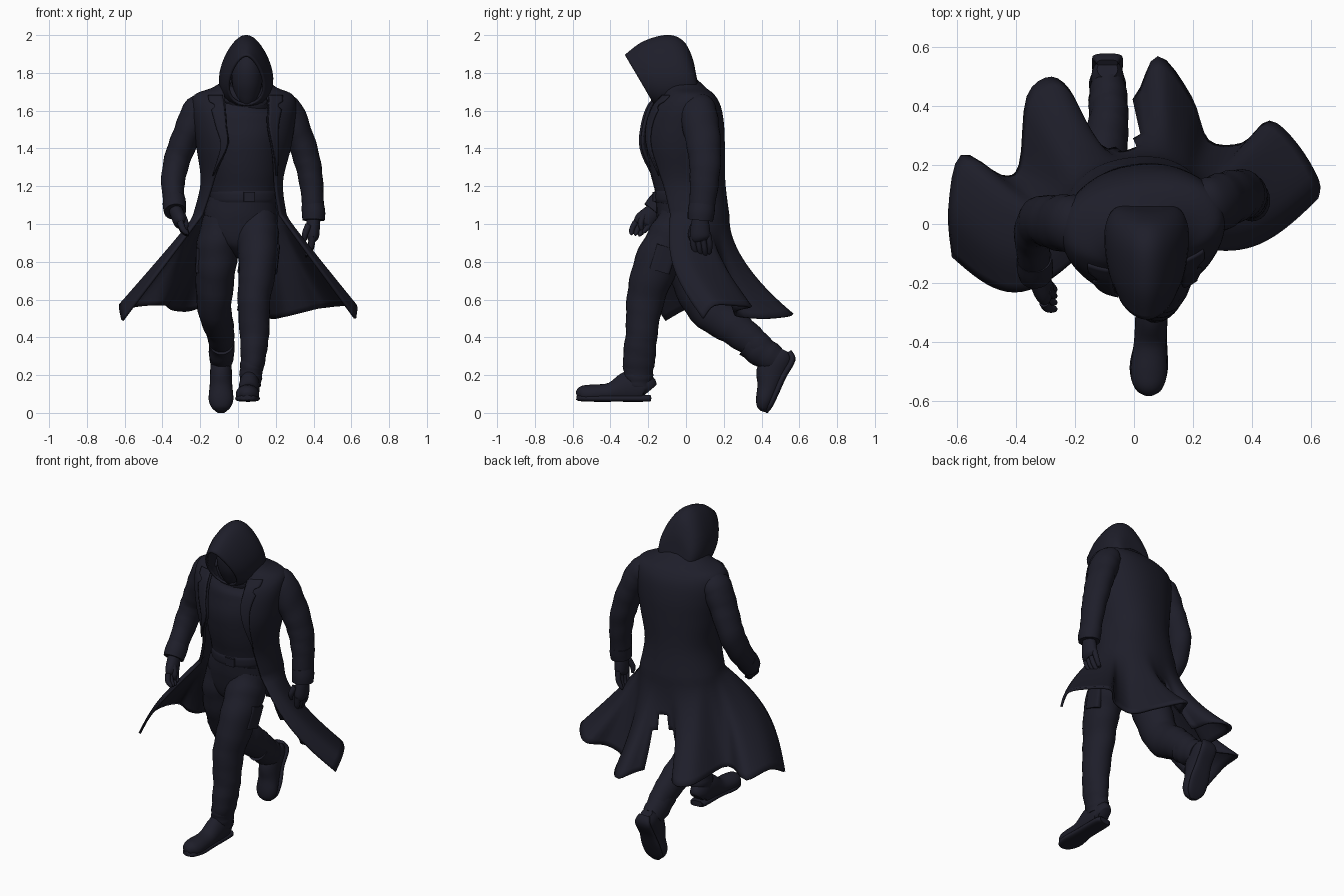
import bpy, bmesh, math
from mathutils import Vector

CLOTH = bpy.data.materials.new("midnight_charcoal")
CLOTH.diffuse_color = (0.013, 0.013, 0.023, 1)


def spline(pts, n=5):
    """Catmull-Rom samples through points of any dimension."""
    out = []
    for i in range(len(pts) - 1):
        a, b, c, d = (pts[max(0, min(len(pts) - 1, i + k))] for k in (-1, 0, 1, 2))
        for s in range(n):
            t = s / n
            out.append([0.5 * (2 * q + (r - p) * t + (2 * p - 5 * q + 4 * r - w) * t * t
                               + (3 * q - p - 3 * r + w) * t ** 3)
                        for p, q, r, w in zip(a, b, c, d)])
    return out + [list(pts[-1])]


def surface(name, rows, closed=True, caps=(True, True), skip=None, thick=0):
    """Skin a list of point rows into a smooth mesh object."""
    bm = bmesh.new()
    vs = [[bm.verts.new(p) for p in row] for row in rows]
    n = len(rows[0])
    for i in range(len(vs) - 1):
        for j in range(n if closed else n - 1):
            if not (skip and skip(i, j)):
                k = (j + 1) % n
                bm.faces.new((vs[i][j], vs[i][k], vs[i + 1][k], vs[i + 1][j]))
    for cap, ring in zip(caps, (vs[0], vs[-1])):
        if closed and cap:
            bm.faces.new(ring)
    loose = [v for v in bm.verts if not v.link_faces]
    bmesh.ops.delete(bm, geom=loose, context='VERTS')
    bmesh.ops.recalc_face_normals(bm, faces=bm.faces)
    me = bpy.data.meshes.new(name)
    bm.to_mesh(me)
    bm.free()
    me.materials.append(CLOTH)
    me.shade_smooth()
    me.set_sharp_from_angle(angle=math.radians(50))
    ob = bpy.data.objects.new(name, me)
    bpy.context.collection.objects.link(ob)
    if thick:
        mod = ob.modifiers.new("thickness", 'SOLIDIFY')
        mod.thickness, mod.offset = thick, 0
    return ob


def power(v, e):
    return math.copysign(abs(v) ** e, v)


def tube(name, secs, sides=24, fold=0.0, square=1.0, floor=None):
    """Sweep ellipses; each section is x, y, z, half width, half depth."""
    pts = spline(secs)
    rows = []
    for i, s in enumerate(pts):
        t = (Vector(pts[min(i + 1, len(pts) - 1)][:3]) - Vector(pts[max(i - 1, 0)][:3])).normalized()
        side = (Vector((1, 0, 0)) - t * t.x).normalized()
        up = t.cross(side)
        row = []
        for k in range(sides):
            a = math.tau * k / sides
            f = 1 + fold * math.sin(i * 1.7 + 1.5 * math.sin(a + i * 0.3))
            p = Vector(s[:3]) + side * s[3] * f * power(math.cos(a), square) \
                + up * s[4] * f * power(math.sin(a), square)
            if floor is not None:
                p.z = max(p.z, floor)
            row.append(p)
        rows.append(row)
    return surface(name, rows)


# Shirt, neck, belt and hips
tube("shirt", [(.03, -.01, 1.0, .18, .14), (.03, -.01, 1.15, .175, .15), (.03, -.03, 1.4, .2, .178),
               (.03, -.03, 1.58, .2, .155), (.04, -.05, 1.67, .11, .11), (.045, -.09, 1.74, .07, .08)], fold=.012)
tube("belt", [(.03, -.01, 1.115, .176, .155), (.03, -.01, 1.13, .18, .16),
              (.03, -.01, 1.16, .18, .16), (.03, -.01, 1.175, .176, .155)])
tube("belt_buckle", [(.06, -.167, 1.12, .03, .01), (.06, -.167, 1.17, .03, .01)], square=.3)
tube("hips", [(.01, -.02, .82, .02, .03), (.01, -.02, .87, .08, .09), (.01, -.02, .93, .17, .12),
              (.015, -.01, 1.03, .195, .145), (.03, -.01, 1.13, .178, .15)])

# Trousers
tube("front_trouser_leg", [(.1, -.03, 1.03, .105, .11), (.105, -.08, .92, .112, .125), (.105, -.16, .78, .1, .118),
                           (.085, -.215, .6, .087, .1), (.087, -.235, .42, .078, .084),
                           (.08, -.248, .29, .066, .086), (.07, -.252, .2, .056, .072)], fold=.025)
tube("back_trouser_leg", [(-.08, -.01, 1.03, .1, .11), (-.105, 0, .9, .112, .125), (-.12, .03, .74, .105, .12),
                          (-.125, .11, .56, .09, .108), (-.1, .25, .455, .078, .095),
                          (-.085, .36, .37, .066, .08), (-.085, .43, .31, .06, .07)], fold=.025)
tube("front_cargo_pocket", [(.188, -.14, .75, .02, .055), (.202, -.1, .88, .02, .055)], square=.5)
tube("back_cargo_pocket", [(-.208, .02, .75, .018, .06), (-.204, 0, .88, .018, .06)], square=.5)

# Boots: one flat, one pushing off its toe
tube("front_boot_shaft", [(.065, -.25, .14, .054, .065), (.068, -.252, .2, .06, .077), (.073, -.252, .27, .06, .082)], fold=.04)
tube("front_boot", [(.06, -.195, .115, .035, .045), (.06, -.22, .135, .052, .077), (.06, -.3, .135, .055, .088),
                    (.055, -.4, .108, .055, .052), (.05, -.5, .1, .062, .05), (.05, -.55, .098, .05, .044),
                    (.05, -.577, .09, .02, .02)], floor=.066)
tube("front_sole", [(.06, -.193, .077, .035, .017), (.06, -.215, .077, .052, .018), (.058, -.38, .077, .054, .018),
                    (.05, -.49, .077, .065, .018), (.05, -.56, .079, .045, .017), (.05, -.58, .081, .015, .012)], square=.7)
tube("back_boot_shaft", [(-.087, .33, .375, .065, .08), (-.087, .4, .325, .067, .082), (-.088, .47, .28, .06, .075)], fold=.03)
tube("back_boot", [(-.09, .525, .33, .035, .035), (-.09, .505, .295, .054, .065), (-.09, .455, .225, .057, .08),
                   (-.09, .437, .14, .06, .06), (-.09, .418, .07, .065, .048), (-.09, .41, .025, .047, .034),
                   (-.09, .405, .008, .018, .014)], floor=0)
tube("back_sole", [(-.09, .545, .325, .035, .014), (-.09, .562, .28, .052, .017), (-.09, .515, .195, .052, .017),
                   (-.09, .478, .11, .063, .016), (-.09, .445, .04, .055, .015), (-.09, .42, .004, .02, .012)],
     square=.7, floor=0)

# Long open coat: rows of z, centre x, centre y, half width, half depth, front edge angles
keys = [(1.76, .04, -.035, .1, .09, 45, 45), (1.715, .035, -.015, .17, .115, 37, 28), (1.68, .03, 0, .255, .14, 30, 18),
        (1.62, .03, -.008, .272, .182, 28, 16), (1.52, .03, -.016, .262, .208, 28, 16), (1.4, .03, -.018, .242, .215, 36, 18),
        (1.22, .02, 0, .21, .2, 54, 45), (1.05, .01, .02, .24, .2, 60, 54)]
# Billowing hem from the right front corner round the back to the left
hem = spline([(.62, .09, .5), (.622, .15, .57), (.55, .27, .57), (.46, .345, .56), (.37, .27, .54), (.25, .28, .51),
              (.19, .43, .5), (.08, .565, .52), (0, .42, .54), (-.18, .3, .56), (-.21, .43, .55), (-.28, .495, .54),
              (-.36, .43, .55), (-.385, .2, .57), (-.45, .16, .57), (-.585, .23, .56), (-.625, .05, .57),
              (-.612, -.11, .49)], 4)
COLS = len(hem)
YAW = math.radians(8)


def coat_row(z, cx, cy, rx, ry, right, left):
    row = []
    for j in range(COLS):
        a = math.radians(right - 8 + (360 - left - right) * j / (COLS - 1))
        x, y = rx * power(math.sin(a), .9), -ry * power(math.cos(a), .9)
        row.append(Vector((cx + x * math.cos(YAW) - y * math.sin(YAW), cy + x * math.sin(YAW) + y * math.cos(YAW), z)))
    return row


coat = [coat_row(*k) for k in spline(keys, 5)]
waist, TOP, STEPS = coat[-1], len(coat), 18
for i in range(1, STEPS + 1):
    t = i / STEPS
    row = []
    for j in range(COLS):
        u = j / (COLS - 1)
        back = math.sin(math.pi * u) ** 2
        front = max(0, 1 - 5 * min(u, 1 - u))
        f = t ** (1.0 + .9 * back)
        p = waist[j].lerp(Vector(hem[j]), f)
        p.z = waist[j].z + (hem[j][2] - waist[j].z) * t
        p.y -= (.07 if u < .5 else .12) * front * math.sin(math.pi * t)
        row.append(p)
    coat.append(row)
surface("long_coat", coat, closed=False, thick=.014,
        skip=lambda i, j: i >= TOP + 7 and abs(j - 33.5) < (1 if i < TOP + 10 else 2))

# Lapels lie just outside the coat's front edges
for name, flip in (("right_lapel", False), ("left_lapel", True)):
    rows = []
    for i in range(10, 30):
        src = coat[i][::-1] if flip else coat[i]
        s = (i - 10) / 19
        width = 4.2 * (1 - s) ** .7 + .3
        if 14 <= i <= 15:
            width -= 1.2
        row = []
        for k in range(6):
            q = width * k / 5
            p = src[int(q)].lerp(src[int(q) + 1], q % 1)
            out = Vector((p.x - .03, p.y - .02, 0)).normalized()
            row.append(p + out * .014)
        rows.append(row)
    surface(name, rows, closed=False, thick=.01)

# Sleeves and cuffs
tube("right_sleeve", [(.19, .05, 1.625, .05, .07), (.255, .06, 1.605, .082, .098), (.318, .085, 1.48, .075, .095),
                      (.365, .1, 1.34, .07, .085), (.39, .095, 1.2, .062, .075), (.398, .08, 1.04, .055, .064)], fold=.025)
tube("right_cuff", [(.395, .085, 1.1, .06, .07), (.4, .08, 1.06, .062, .071), (.4, .076, 1.02, .059, .067)])
tube("left_sleeve", [(-.14, .0, 1.63, .05, .07), (-.205, .0, 1.605, .082, .098), (-.268, .005, 1.48, .075, .092),
                     (-.322, .01, 1.34, .07, .082), (-.345, -.045, 1.21, .062, .075),
                     (-.335, -.15, 1.09, .053, .06)], fold=.025)
tube("left_cuff", [(-.338, -.115, 1.13, .06, .066), (-.336, -.145, 1.095, .062, .068), (-.333, -.17, 1.065, .058, .064)])


def hand(side, wrist, palm, tip, inward):
    """Relaxed hand: palm, four curled fingers and a thumb."""
    w, p, t = Vector(wrist), Vector(palm), Vector(tip)
    tube(side + "_palm", [(*w, .035, .04), (*w.lerp(p, .5), .036, .05), (*p, .034, .054), (*p.lerp(t, .25), .02, .04)])
    for k in range(4):
        off = Vector((0, -.042 + .028 * k, -.004 * k if k < 3 else .012))
        curl = Vector((inward * .02, 0, 0))
        a, b, c = p + off, p.lerp(t, .6) + off + curl * .2, t + off * .8 + curl
        tube(f"{side}_finger_{k + 1}", [(*a, .017, .016), (*b, .016, .015), (*c, .011, .011),
                                       (*(c + Vector((0, 0, -.008))), .004, .004)], sides=12)
    q = w.lerp(p, .45) + Vector((inward * .025, -.035, 0))
    r = q + Vector((inward * .018, -.015, -.045))
    tube(side + "_thumb", [(*q, .018, .018), (*r, .016, .016), (*(r + Vector((0, .005, -.035))), .009, .009)], sides=12)


hand("right", (.4, .075, 1.04), (.395, .075, .935), (.385, .09, .84), -1)
hand("left", (-.333, -.16, 1.08), (-.305, -.225, 1.01), (-.29, -.255, .95), 1)

# Masked head inside the hood
tube("masked_face", [(.048, -.12, 1.64, .04, .045), (.048, -.125, 1.68, .062, .065), (.048, -.13, 1.75, .08, .09),
                     (.048, -.13, 1.83, .078, .095), (.048, -.12, 1.89, .05, .06), (.048, -.12, 1.91, .01, .01)])

# Hood: rings of top y, top z, bottom y, bottom z, half width
rings = spline([(-.32, 1.89, -.165, 1.635, .09), (-.225, 1.96, -.12, 1.62, .118), (-.1, 1.994, -.04, 1.62, .132),
                (-.02, 1.965, .02, 1.64, .126), (.025, 1.885, .06, 1.67, .1), (.045, 1.8, .06, 1.72, .045)], 5)
rows = []
for ty, tz, by, bz, hw in rings:
    row = []
    for k in range(32):
        a = math.tau * k / 32
        c, s = math.cos(a), math.sin(a)
        m = (1 + c) / 2
        row.append((.043 + hw * s * (1 - .28 * c), by + (ty - by) * m, bz + (tz - bz) * m))
    rows.append(row)
surface("hood", rows, caps=(False, True), thick=.014)

# Hood cloth draped round the neck
tube("hood_drape", [(.04, -.03, 1.6, .13, .12), (.04, -.03, 1.66, .15, .135), (.042, -.045, 1.7, .143, .125),
                    (.043, -.06, 1.75, .12, .1)], fold=.012)
